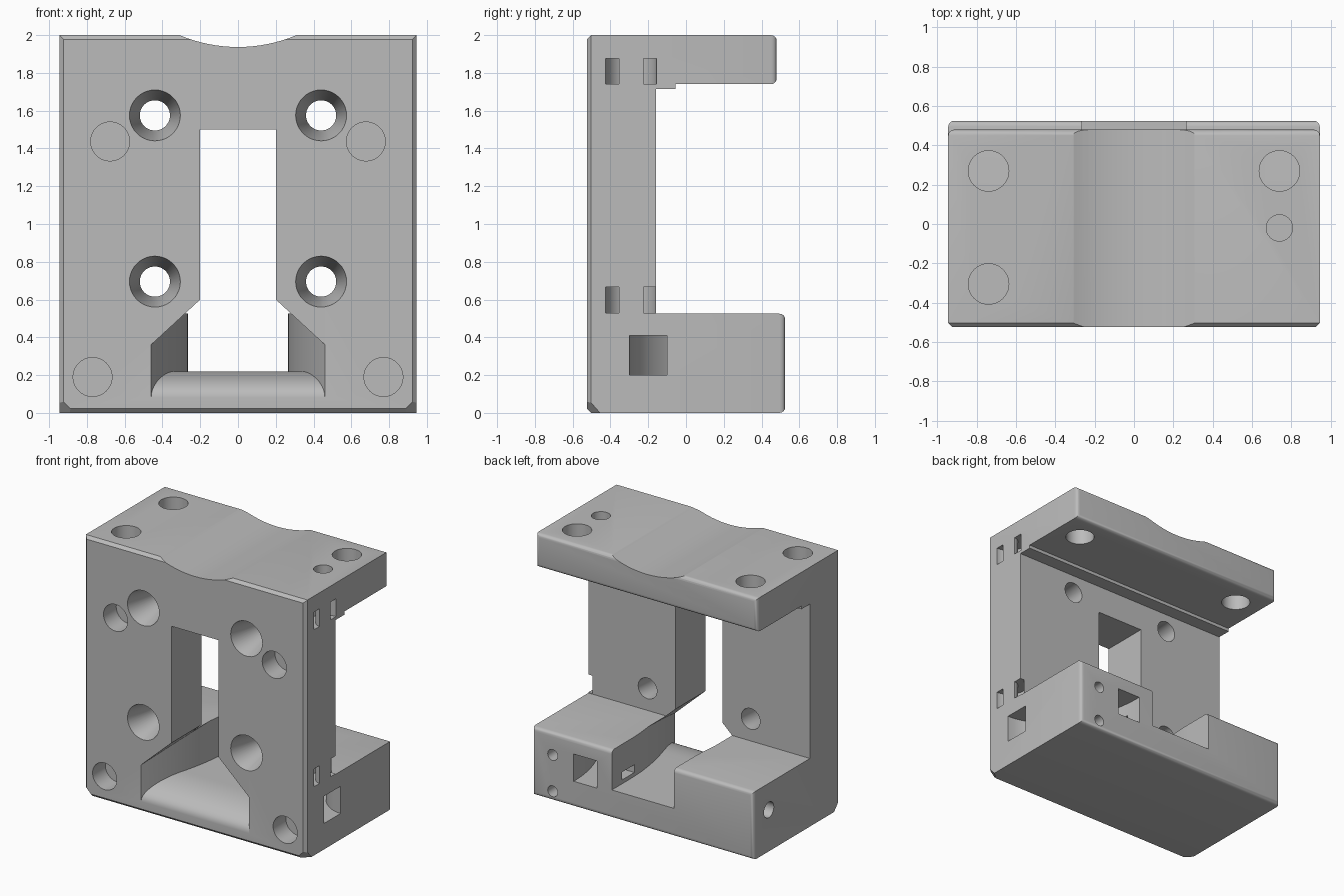
import bpy, bmesh, math

if "Cube" in bpy.data.objects:
    bpy.data.objects.remove(bpy.data.objects["Cube"], do_unlink=True)

W, D, H = 0.945, 0.525, 2.0

grey = bpy.data.materials.new("plain_grey")
grey.use_nodes = True
grey.diffuse_color = (0.5, 0.5, 0.5, 1)
grey.node_tree.nodes["Principled BSDF"].inputs["Base Color"].default_value = (0.5, 0.5, 0.5, 1)


def to_object(name, bm):
    bmesh.ops.recalc_face_normals(bm, faces=bm.faces)
    mesh = bpy.data.meshes.new(name)
    bm.to_mesh(mesh)
    bm.free()
    mesh.materials.append(grey)
    ob = bpy.data.objects.new(name, mesh)
    bpy.context.collection.objects.link(ob)
    return ob


def loft(sections, closed=False):
    """Skin a row of equal cross-sections; closed joins last to first."""
    bm = bmesh.new()
    rows = [[bm.verts.new(p) for p in s] for s in sections]
    n = len(rows[0])
    pairs = list(zip(rows, rows[1:]))
    if closed:
        pairs.append((rows[-1], rows[0]))
    else:
        bm.faces.new(rows[0])
        bm.faces.new(rows[-1])
    for a, b in pairs:
        for i in range(n):
            j = (i + 1) % n
            bm.faces.new((a[i], a[j], b[j], b[i]))
    return bm


# C-shaped body from a side profile
profile = [(-D, 0), (D, 0), (D, 0.525), (-0.16, 0.525), (-0.16, 1.715),
           (-0.055, 1.715), (-0.055, 1.74), (0.48, 1.74), (0.48, H), (-D, H)]
bm = loft([[(x, y, z) for y, z in profile] for x in (-W, W)])
bmesh.ops.recalc_face_normals(bm, faces=bm.faces)
rear = [e for e in bm.edges if all(v.co.y > 0.4 for v in e.verts)]
bmesh.ops.bevel(bm, geom=rear, offset=0.03, segments=4, profile=0.5, affect='EDGES')
front = [e for e in bm.edges if all(v.co.y < -D + 0.001 for v in e.verts)]
bmesh.ops.bevel(bm, geom=front, offset=0.022, segments=1, affect='EDGES')
body = to_object("bracket_body", bm)


def cut(bm):
    tool = to_object("cutter", bm)
    tool.hide_render = True
    mod = body.modifiers.new("cut", 'BOOLEAN')
    mod.operation = 'DIFFERENCE'
    mod.solver = 'EXACT'
    mod.object = tool
    bpy.context.view_layer.objects.active = body
    bpy.ops.object.modifier_apply(modifier=mod.name)
    bpy.data.objects.remove(tool, do_unlink=True)


def drill(axis, a, b, steps, n=40):
    """Round hole along an axis; steps are (distance, radius)."""
    rows = []
    for t, r in steps:
        row = []
        for k in range(n):
            p = [a + r * math.cos(math.tau * k / n), b + r * math.sin(math.tau * k / n)]
            p.insert("xyz".index(axis), t)
            row.append(p)
        rows.append(row)
    cut(loft(rows))


def ring(cx, cy, rx, ry, half, z0, z1, n=64):
    """Curved channel lying flat, rectangular in section."""
    rows = []
    for k in range(n):
        c, s = math.cos(math.tau * k / n), math.sin(math.tau * k / n)
        rows.append([(cx + (rx + h) * c, cy + (ry + h) * s, z)
                     for h, z in ((-half, z0), (half, z0), (half, z1), (-half, z1))])
    cut(loft(rows, closed=True))


def box(x0, x1, y0, y1, z0, z1):
    cut(loft([[(x, y0, z0), (x, y1, z0), (x, y1, z1), (x, y0, z1)] for x in (x0, x1)]))


# Window in the plate flowing into a funnel and rear notch
def throat(y):
    t = min(max((y + D) / 0.825, 0), 1)
    u = min(max((y + D) / 0.325, 0), 1)
    w = 0.265 + 0.195 * (1 - t) ** 2
    floor = 0.08 + 0.14 * math.sqrt(1 - (1 - u) ** 2)
    half = [(w, floor), (w, 0.6 - (w - 0.2) * 0.92), (0.2, 0.6), (0.2, 1.5)]
    outline = half + [(-x, z) for x, z in reversed(half)]
    return [(x, y, z) for x, z in outline]


stations = [-0.6] + [-D + 0.825 * (k / 24) ** 1.6 for k in range(25)] + [0.6]
cut(loft([throat(y) for y in stations]))

# Shallow scoop across the top
drill('y', 0, 2.731, [(-1, 0.794), (1, 0.794)], 128)

# Countersunk screw holes and blind pockets on the front
for s in (-1, 1):
    for z in (1.575, 0.695):
        drill('y', s * 0.44, z, [(-D - 0.001, 0.135), (-0.3, 0.08), (0, 0.08)])
    drill('y', s * 0.677, 1.437, [(-0.6, 0.103), (-0.37, 0.103)])
    drill('y', s * 0.77, 0.19, [(-0.6, 0.103), (-0.37, 0.103)])
    # Holes through the top flange
    drill('z', s * 0.74, 0.27, [(1.6, 0.103), (2.1, 0.103)])

# Blind holes in the top, side and rear
drill('z', -0.74, -0.305, [(1.8, 0.103), (2.1, 0.103)])
drill('z', 0.74, -0.02, [(1.85, 0.067), (2.1, 0.067)])
drill('x', 0.34, 0.32, [(-1.1, 0.06), (-0.7, 0.06)])
for z in (0.075, 0.355):
    drill('y', 0.77, z, [(0.35, 0.042), (0.6, 0.042)])

# Curved cable channel from rear to side, with its small slot
ring(W, D, 0.455, 0.725, 0.1, 0.2, 0.41)
box(0.2, 0.45, 0.25, 0.4, 0.25, 0.31)

# Tie loops on the left edge
for z in (1.74, 0.53):
    ring(W, -0.29, 0.1, 0.1, 0.035, z, z + 0.137)

# Clipped lower front corners
for s in (-1, 1):
    base = (s * (W + 0.08), -D - 0.07, -0.08)
    legs = [(-s * 0.32, 0, 0), (0, 0.28, 0), (0, 0, 0.32)]
    bm = bmesh.new()
    tip = bm.verts.new(base)
    ends = [bm.verts.new([b + l for b, l in zip(base, leg)]) for leg in legs]
    bm.faces.new(ends)
    for i in range(3):
        bm.faces.new((tip, ends[i], ends[(i + 1) % 3]))
    cut(bm)

# Smooth curved walls, keep machined edges sharp
bpy.ops.object.select_all(action='DESELECT')
body.select_set(True)
bpy.context.view_layer.objects.active = body
bpy.ops.object.shade_smooth_by_angle(angle=math.radians(25))
